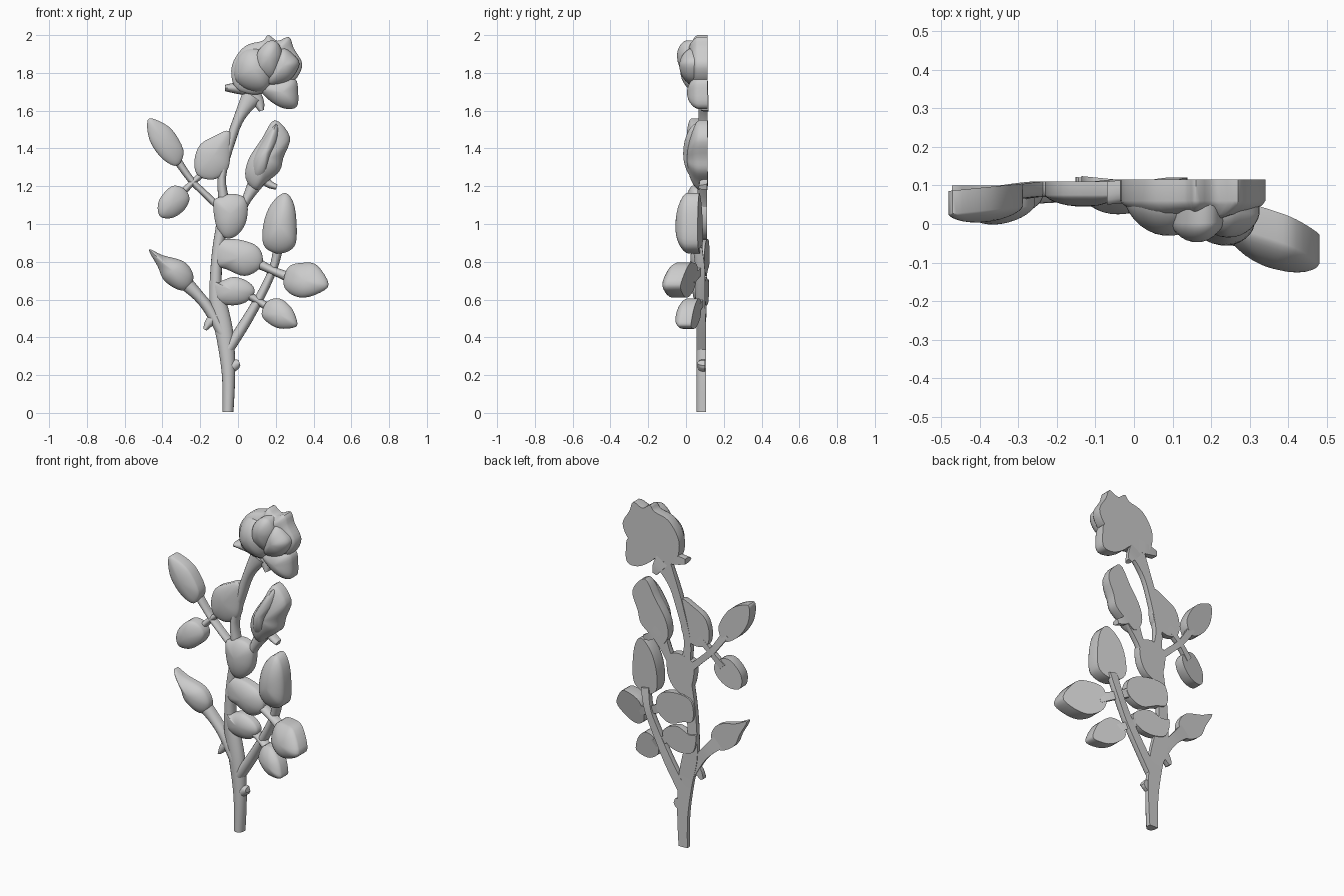
import bpy, bmesh, math
from mathutils import Vector


def spline(pts, steps, closed):
    """Catmull-Rom through tuples of any dimension."""
    n, out = len(pts), []
    get = (lambda i: Vector(pts[i % n])) if closed else (lambda i: Vector(pts[max(0, min(n - 1, i))]))
    for i in range(n if closed else n - 1):
        a, b, c, d = (get(i + k) for k in (-1, 0, 1, 2))
        for k in range(steps):
            t = k / steps
            out.append(0.5 * (2 * b + (c - a) * t + (2 * a - 5 * b + 4 * c - d) * t**2
                              + (3 * b - a - 3 * c + d) * t**3))
    if not closed:
        out.append(get(n - 1))
    return out


def finish(name, bm):
    bmesh.ops.recalc_face_normals(bm, faces=bm.faces)
    me = bpy.data.meshes.new(name)
    bm.to_mesh(me)
    bm.free()
    ob = bpy.data.objects.new(name, me)
    bpy.context.collection.objects.link(ob)
    bpy.ops.object.select_all(action='DESELECT')
    ob.select_set(True)
    bpy.context.view_layer.objects.active = ob
    bpy.ops.object.shade_smooth_by_angle(angle=math.radians(42))
    return ob


def bridge(bm, a, b):
    n = len(a)
    for i in range(n):
        bm.faces.new((a[i], a[(i + 1) % n], b[(i + 1) % n], b[i]))


def pad(name, outline, back, height, rim, sx=0, sz=0, ripple=0):
    """Flat-backed domed shape: outline in x,z; back plane may tilt by sx, sz."""
    pts = spline([(x, z) for x, z in outline], 4, True)
    c = sum(pts, Vector((0, 0))) / len(pts)
    bm = bmesh.new()

    def vert(p, s, h):
        q = c + (p - c) * s
        d = q - c
        if ripple and s < 1:
            h += ripple * math.sin(3 * math.atan2(d.y, d.x) + 7 * s) * math.sin(math.pi * s)
        return bm.verts.new((q.x, back + sx * d.x + sz * d.y - h, q.y))

    rings = [[vert(p, 1, 0) for p in pts]]
    for s in (1, .96, .88, .76, .6, .42, .22):
        rings.append([vert(p, s, rim + (height - rim) * (1 - s * s)**0.65) for p in pts])
    for a, b in zip(rings, rings[1:]):
        bridge(bm, a, b)
    for ring, h in ((rings[0], 0), (rings[-1], height)):
        m = vert(c, 0, h)
        for i in range(len(ring)):
            bm.faces.new((ring[i], ring[(i + 1) % len(ring)], m))
    return finish(name, bm)


def stem(name, path, depth=.05):
    """Flat-backed round-fronted stalk; path points are x, z, half width, back y."""
    pts = spline(path, 4, False)
    bm, rings = bmesh.new(), []
    for i, p in enumerate(pts):
        t = pts[min(i + 1, len(pts) - 1)] - pts[max(i - 1, 0)]
        side = Vector((t[1], -t[0])).normalized()
        ring = []
        for k in range(9):
            a = math.pi * k / 8
            o = side * (p[2] * math.cos(a))
            ring.append(bm.verts.new((p[0] + o.x, p[3] - depth * (.3 + .7 * math.sin(a)), p[1] + o.y)))
        for s in (-1, 1):
            o = side * p[2] * s
            ring.append(bm.verts.new((p[0] + o.x, p[3], p[1] + o.y)))
        rings.append(ring)
    for a, b in zip(rings, rings[1:]):
        bridge(bm, a, b)
    bm.faces.new(rings[0])
    bm.faces.new(rings[-1])
    return finish(name, bm)


# Stalks
stem("main_stem", [(-.053, 0.005, .029, .105), (-.05, .2, .035, .105), (-.068, .4, .046, .105),
                   (-.1, .55, .048, .108), (-.118, .66, .033, .11), (-.108, .85, .03, .11),
                   (-.075, 1.08, .03, .11), (-.085, 1.25, .022, .11), (-.035, 1.45, .025, .115),
                   (.01, 1.57, .03, .115), (.075, 1.68, .055, .115)])
stem("right_branch", [(-.05, .34, .03, .105), (.04, .48, .028, .105), (.12, .62, .024, .1),
                      (.185, .76, .022, .1), (.215, .88, .026, .085)])
stem("left_bud_stem", [(-.08, .42, .03, .105), (-.15, .545, .03, .105), (-.21, .62, .03, .105),
                       (-.28, .69, .04, .1)])
stem("left_upper_branch", [(-.07, 1.06, .02, .11), (-.17, 1.155, .018, .11), (-.25, 1.235, .018, .11),
                           (-.33, 1.35, .022, .1)], .04)
stem("left_cross_stem", [(-.31, 1.15, .02, .1), (-.24, 1.22, .016, .11), (-.16, 1.29, .02, .11)], .04)
stem("right_bud_stem", [(.0, 1.05, .03, .11), (.045, 1.13, .025, .11), (.1, 1.23, .045, .11)])
stem("far_leaf_stem", [(.07, .81, .03, .1), (.18, .755, .022, .085), (.28, .715, .028, .045)])
stem("low_leaf_stem", [(.03, .64, .025, .1), (.11, .59, .02, .095), (.19, .54, .025, .06)])

# Thorns and sepals
stem("low_thorn", [(-.03, .245, .03, .1), (-.005, .26, .025, .1), (.008, .265, .014, .1)], .04)
stem("left_thorn", [(-.1, .53, .03, .1), (-.15, .48, .025, .1), (-.175, .44, .01, .1)], .04)
stem("bud_sepal", [(.1, 1.27, .03, .115), (.16, 1.215, .022, .115), (.205, 1.195, .014, .11)], .045)
stem("rose_sepal_left", [(.06, 1.72, .04, .115), (-.01, 1.72, .03, .115), (-.07, 1.72, .016, .11)], .06)
stem("rose_sepal_low", [(.08, 1.69, .04, .115), (.11, 1.64, .03, .12), (.125, 1.6, .013, .12)], .04)

# Leaves
pad("leaf_top_left", [(-.478, 1.55), (-.43, 1.55), (-.35, 1.5), (-.29, 1.395), (-.305, 1.325),
                      (-.345, 1.31), (-.415, 1.36), (-.47, 1.45)], .095, .09, .06, .1)
pad("leaf_left", [(-.425, 1.08), (-.41, 1.14), (-.35, 1.2), (-.29, 1.19), (-.257, 1.14),
                  (-.28, 1.08), (-.34, 1.035), (-.405, 1.035)], .09, .09, .055, .15)
pad("leaf_upper_stem", [(-.23, 1.34), (-.2, 1.42), (-.125, 1.465), (-.045, 1.49), (-.04, 1.37),
                        (-.06, 1.28), (-.135, 1.235), (-.215, 1.26)], .11, .065, .035)
pad("leaf_centre", [(-.13, 1.115), (-.09, 1.145), (-.02, 1.16), (.045, 1.125), (.045, 1.02),
                    (0, .945), (-.065, .925), (-.115, .99)], .11, .085, .04)
pad("leaf_right_upper", [(.135, 1.0), (.175, 1.105), (.25, 1.165), (.3, 1.09), (.31, .92),
                         (.275, .86), (.2, .845), (.135, .89)], .075, .13, .065, -.15)
pad("leaf_far_right", [(.24, .695), (.27, .775), (.35, .795), (.42, .78), (.48, .68),
                       (.42, .63), (.335, .61), (.265, .64)], .02, .13, .075, -.33, .2)
pad("leaf_low_right", [(.125, .525), (.155, .59), (.22, .605), (.28, .56), (.31, .495),
                       (.305, .455), (.22, .447), (.155, .48)], .055, .105, .06, -.25, .1)
pad("leaf_mid_stem", [(-.13, .79), (-.12, .9), (-.02, .92), (.09, .89), (.13, .83),
                      (.115, .765), (.035, .725), (-.06, .76)], .11, .085, .04, -.1)
pad("leaf_low_stem", [(-.15, .7), (-.1, .695), (-.02, .72), (.06, .69), (.088, .64),
                      (.04, .585), (-.045, .57), (-.13, .6)], .11, .075, .035, -.1)

# Buds
pad("left_bud", [(-.472, .865), (-.4, .835), (-.285, .8), (-.237, .73), (-.255, .665),
                 (-.31, .65), (-.39, .7), (-.425, .775)], .1, .085, .03)
pad("right_bud", [(.195, 1.55), (.275, 1.46), (.24, 1.35), (.22, 1.28), (.155, 1.225),
                  (.09, 1.18), (.04, 1.245), (.055, 1.34), (.125, 1.45)], .115, .11, .045)
pad("right_bud_petal", [(.2, 1.53), (.215, 1.46), (.18, 1.36), (.14, 1.25), (.085, 1.24),
                        (.075, 1.33), (.13, 1.44)], .1, .115, .05)

# Rose bloom
pad("rose_body", [(-.02, 1.73), (-.032, 1.84), (.035, 1.94), (.13, 1.97), (.16, 2.0), (.21, 1.97),
                  (.27, 1.99), (.295, 1.93), (.34, 1.845), (.3, 1.76), (.22, 1.72), (.13, 1.69),
                  (.05, 1.69)], .115, .11, .055, ripple=.006)
pad("rose_low_petal", [(.11, 1.73), (.2, 1.78), (.3, 1.77), (.318, 1.7), (.31, 1.62), (.24, 1.613),
                       (.16, 1.66)], .115, .11, .05)
pad("rose_left_petal", [(-.02, 1.77), (-.01, 1.87), (.05, 1.93), (.13, 1.92), (.19, 1.82),
                        (.15, 1.71), (.05, 1.71)], .1, .13, .05, -.1)
pad("rose_right_petal", [(.16, 1.74), (.17, 1.85), (.23, 1.93), (.29, 1.9), (.325, 1.845),
                         (.27, 1.76)], .09, .125, .06, -.05)
pad("rose_heart", [(.1, 1.8), (.1, 1.9), (.155, 1.965), (.21, 1.96), (.235, 1.88), (.19, 1.77)],
    .095, .142, .085, .05, -.1)
